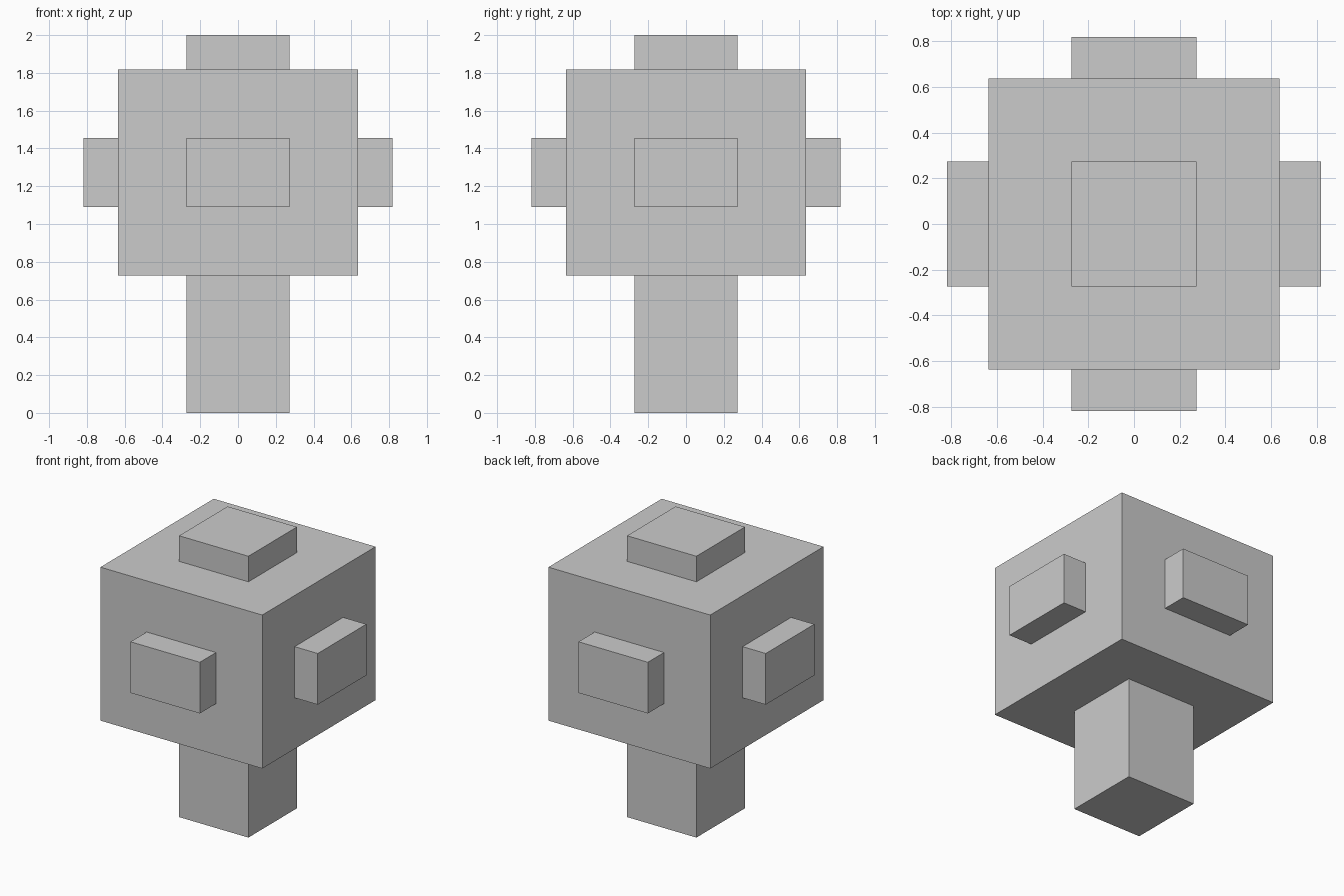
import bpy
import bmesh
from mathutils import Matrix, Vector

cube = bpy.data.objects.get("Cube")
if cube:
    bpy.data.objects.remove(cube, do_unlink=True)

U = 2 / 11  # one block unit

grey = bpy.data.materials.new("plain grey")
grey.use_nodes = True
colour = (0.6, 0.6, 0.6, 1)
grey.diffuse_color = colour
grey.node_tree.nodes["Principled BSDF"].inputs["Base Color"].default_value = colour


def box(name, centre, size):
    """Flat-faced box, measured in block units."""
    mesh = bpy.data.meshes.new(name)
    bm = bmesh.new()
    place = Matrix.Translation(Vector(centre) * U) @ Matrix.Diagonal((*(Vector(size) * U), 1))
    bmesh.ops.create_cube(bm, size=1, matrix=place)
    bm.to_mesh(mesh)
    bm.free()
    mesh.materials.append(grey)
    obj = bpy.data.objects.new(name, mesh)
    bpy.context.collection.objects.link(obj)
    return obj


# Post, main block and top cap
box("trunk", (0, 0, 2), (3, 3, 4))
box("main_block", (0, 0, 7), (7, 7, 6))
box("top_cap", (0, 0, 10.5), (3, 3, 1))

# Raised blocks on the four sides
for side, sign in (("left", 1), ("right", -1)):
    box(side + "_side_block", (sign * 4, 0, 7), (1, 3, 2))
for side, sign in (("back", 1), ("front", -1)):
    box(side + "_side_block", (0, sign * 4, 7), (3, 1, 2))
